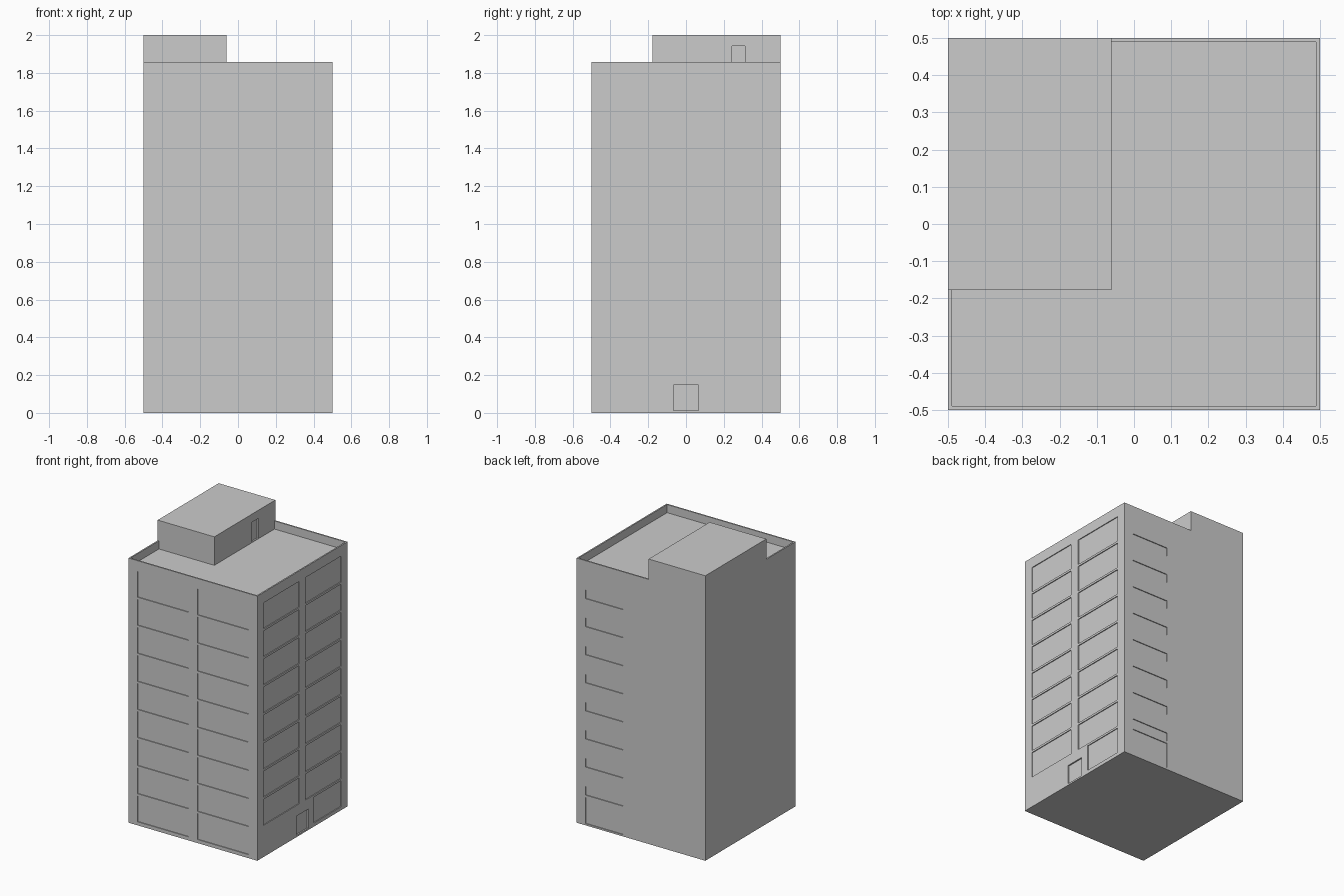
import bpy, bmesh

if "Cube" in bpy.data.objects:
    bpy.data.objects.remove(bpy.data.objects["Cube"])

FLOOR = 0.197      # storey height
DEPTH = 0.006      # window recess
PX, PY = -0.06, -0.177   # inner corner of the rooftop room
ROOF, PARAPET, TOP = 1.80, 1.857, 2.0


def make_object(name, bm):
    bmesh.ops.recalc_face_normals(bm, faces=bm.faces)
    mesh = bpy.data.meshes.new(name)
    bm.to_mesh(mesh)
    bm.free()
    obj = bpy.data.objects.new(name, mesh)
    bpy.context.collection.objects.link(obj)
    return obj


def prism(bm, pts, z0, z1):
    face = bm.faces.new([bm.verts.new((x, y, z0)) for x, y in pts])
    up = bmesh.ops.extrude_face_region(bm, geom=[face])["geom"]
    verts = [v for v in up if isinstance(v, bmesh.types.BMVert)]
    bmesh.ops.translate(bm, verts=verts, vec=(0, 0, z1 - z0))


def box(bm, x0, x1, y0, y1, z0, z1):
    prism(bm, [(x0, y0), (x1, y0), (x1, y1), (x0, y1)], z0, z1)


def cut(obj, bm):
    cutter = make_object("cutter", bm)
    cutter.hide_render = True
    mod = obj.modifiers.new("cut", "BOOLEAN")
    mod.operation = "DIFFERENCE"
    mod.solver = "EXACT"
    mod.object = cutter
    bpy.context.view_layer.objects.active = obj
    bpy.ops.object.modifier_apply(modifier=mod.name)
    bpy.data.objects.remove(cutter)


# Solid block of the tower including the rooftop room
bm = bmesh.new()
box(bm, -0.5, 0.5, -0.5, 0.5, 0, TOP)
tower = make_object("tower", bm)

# L-shaped cuts: first down to the parapet, then the sunken roof terrace
for lim, z in ((0.6, PARAPET), (0.49, ROOF)):
    bm = bmesh.new()
    prism(bm, [(-lim, -lim), (lim, -lim), (lim, lim), (PX, lim),
               (PX, PY), (-lim, PY)], z, 2.2)
    cut(tower, bm)

# Shallow recesses on the walls
bm = bmesh.new()
inner = 0.5 - DEPTH


def front(a, b, z0, z1):
    box(bm, a, b, -0.6, -inner, z0, z1)


def right(a, b, z0, z1):
    box(bm, inner, 0.6, a, b, z0, z1)


def back(a, b, z0, z1):
    box(bm, a, b, inner, 0.6, z0, z1)


for k in range(9):
    z = 0.025 + k * FLOOR
    for a, b in ((-0.43, -0.035), (0.035, 0.43)):
        front(a, b, z, z + 0.182)
        if k:
            right(a, b, z, z + 0.182)
    if k:
        back(0.14, 0.43, z - 0.01, z + 0.05)   # narrow rear windows

right(0.13, 0.43, 0.025, 0.207)    # ground floor side window
back(0.14, 0.43, 0.012, 0.195)     # rear garage opening
box(bm, 0.49, 0.6, -0.067, 0.067, 0.012, 0.147)   # main entrance
box(bm, PX - 0.01, PX + 0.05, 0.243, 0.313, ROOF + 0.004, 1.943)  # roof door
cut(tower, bm)
